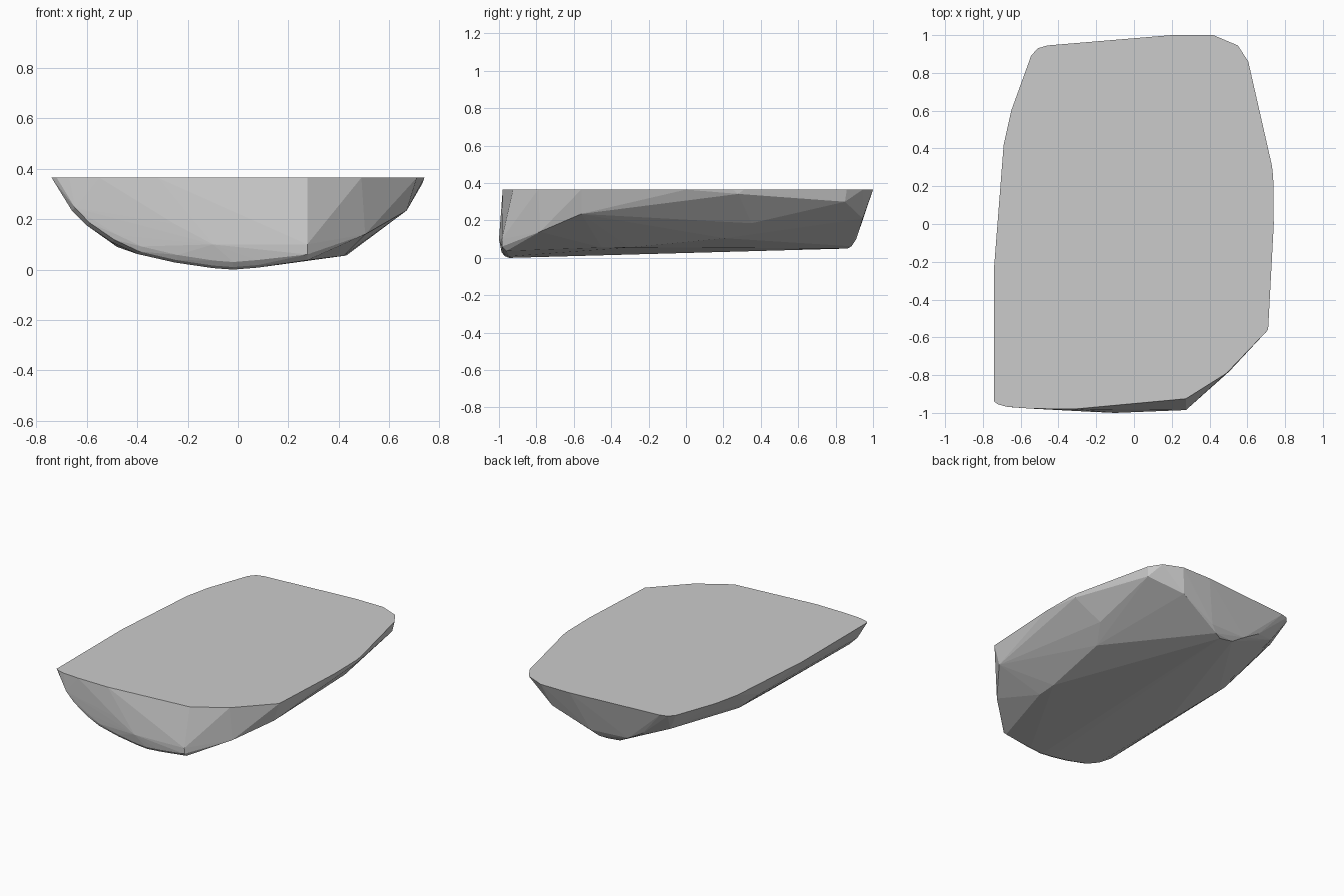
import bpy, bmesh

TOP = 0.365
# flat deck outline (x, y)
deck = [(-.74, -.94), (-.72, -.955), (-.67, -.968), (-.55, -.977), (-.32, -.98),
        (.275, -.925), (.49, -.79), (.71, -.56), (.74, 0), (.737, .25), (.73, .31),
        (.605, .86), (.55, .945), (.42, 1.0), (.2, 1.0), (-.46, .945), (-.51, .93),
        (-.545, .89), (-.65, .6), (-.69, .42), (-.74, -.22)]

# curved front cross-section (x, z)
arc = [(-.66, .235), (-.6, .175), (-.5, .108), (-.4, .062), (-.25, .028),
       (-.1, .006), (-.02, 0), (.08, .008), (.25, .033)]

# corners of the faceted right side
right = [(.67, -.56, .235), (.505, -.78, .14), (.275, -.985, .1), (.275, -.984, .06),
         (.275, -.96, .037), (.42, -.45, .055), (.43, -.3, .056), (.49, .21, .105),
         (.58, .35, .185), (.732, .28, .342), (.595, .85, .3)]

# bulging left belly
left = [(-.48, -.24, .09), (-.55, .2, .155), (-.6, .2, .2), (-.48, .64, .2),
        (-.65, .1, .245), (-.46, .83, .225), (-.54, .64, .25)]

# front face bulge
front = [(-.1, -1, .1), (-.25, -.993, .18)]

# rounded lower edge of the back
back = [(.37, .945, .21), (.1, .91, .1), (.05, .885, .062), (0, .865, .05),
        (-.1, .87, .063), (-.18, .895, .11), (-.3, .9, .18)]

pts = [(x, y, TOP) for x, y in deck] + right + left + front + back
for x, z in arc:
    pts.append((x, -.945, z))                                 # outer belly edge
    pts.append((x * .98, -.97, z + .01))                      # bevel
    pts.append((x * .96, -.986 + .04 * x * x, z + .03))       # front face edge

# stone body: wrap of all the corner points
bm = bmesh.new()
for p in pts:
    bm.verts.new(p)
hull = bmesh.ops.convex_hull(bm, input=bm.verts[:])
junk = {g for g in hull["geom_interior"] + hull["geom_unused"]
        if isinstance(g, bmesh.types.BMVert)}
bmesh.ops.delete(bm, geom=list(junk), context='VERTS')
bmesh.ops.dissolve_limit(bm, angle_limit=0.01, verts=bm.verts[:], edges=bm.edges[:])
bmesh.ops.recalc_face_normals(bm, faces=bm.faces[:])

mesh = bpy.data.meshes.new("stone_slab")
bm.to_mesh(mesh)
bm.free()
slab = bpy.data.objects.new("stone_slab", mesh)
bpy.context.collection.objects.link(slab)
